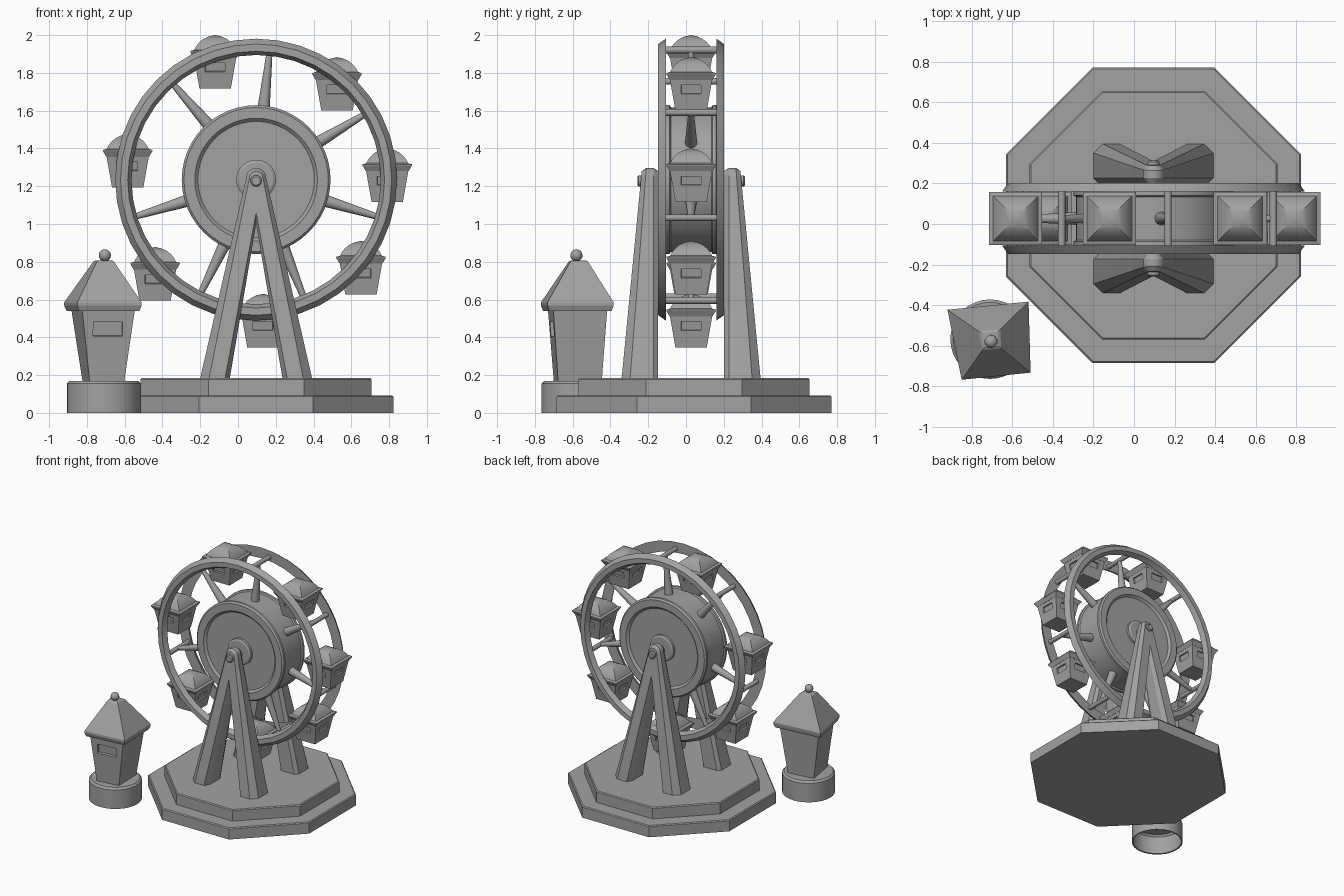
import bpy, bmesh
from math import sin, cos, pi, radians
from mathutils import Vector, Matrix

if "Cube" in bpy.data.objects:
    bpy.data.objects.remove(bpy.data.objects["Cube"])

grey = bpy.data.materials.new("plain grey")
grey.use_nodes = True
grey.diffuse_color = (0.36, 0.36, 0.36, 1)
grey.node_tree.nodes["Principled BSDF"].inputs["Base Color"].default_value = (0.36, 0.36, 0.36, 1)

HUB = Vector((0.096, 0.027, 1.235))
parts = []


def finish(name, bm, matrix):
    bmesh.ops.remove_doubles(bm, verts=bm.verts, dist=0.0002)
    bmesh.ops.recalc_face_normals(bm, faces=bm.faces)
    bm.transform(matrix)
    mesh = bpy.data.meshes.new(name)
    bm.to_mesh(mesh)
    bm.free()
    mesh.materials.append(grey)
    ob = bpy.data.objects.new(name, mesh)
    bpy.context.collection.objects.link(ob)
    parts.append(ob)


def loft(rings, bottom=True, top=True, loop=False):
    """Skin a stack of equal rings of points."""
    bm = bmesh.new()
    vs = [[bm.verts.new(p) for p in ring] for ring in rings]
    pairs = list(zip(vs, vs[1:])) + ([(vs[-1], vs[0])] if loop else [])
    for a, b in pairs:
        for i in range(len(a)):
            j = (i + 1) % len(a)
            bm.faces.new((a[i], a[j], b[j], b[i]))
    if bottom and not loop:
        bm.faces.new(vs[0][::-1])
    if top and not loop:
        bm.faces.new(vs[-1])
    return bm


def circle(r, z, n, turn=0.0):
    return [Vector((r * cos(2 * pi * (i + turn) / n), r * sin(2 * pi * (i + turn) / n), z))
            for i in range(n)]


def square(h, z):
    return [Vector((x * h, y * h, z)) for x, y in ((-1, -1), (1, -1), (1, 1), (-1, 1))]


def recess(bm, face, half_w, half_h, lift, depth):
    """Cut a sunken window in a wall face."""
    bmesh.ops.recalc_face_normals(bm, faces=bm.faces)
    mid, n = face.calc_center_median(), face.normal.copy()
    across = n.cross(Vector((0, 0, 1))).normalized()
    up = across.cross(n).normalized()
    bmesh.ops.inset_individual(bm, faces=[face], thickness=0.01)
    for v in face.verts:
        d = v.co - mid
        sx = 1 if d.dot(across) > 0 else -1
        sz = 1 if d.dot(up) > 0 else -1
        v.co = mid + across * sx * half_w + up * (sz * half_h + lift)
    bmesh.ops.inset_individual(bm, faces=[face], thickness=0.002, depth=-depth)


def wheel_axis(offset=Vector((0, 0, 0))):
    return Matrix.Translation(HUB + offset) @ Matrix.Rotation(pi / 2, 4, "X")


# Stepped octagonal platform
for name, apothem, z0, z1 in (("lower_platform", 0.728, 0, 0.093), ("upper_platform", 0.612, 0.093, 0.185)):
    r = apothem / cos(pi / 8)
    bm = loft([circle(r, z0, 8, 0.5), circle(r, z1 - 0.007, 8, 0.5), circle(r - 0.008, z1, 8, 0.5)])
    finish(name, bm, Matrix.Translation((HUB.x, 0.043, 0)))

# Pair of wheel rims with sloping outer faces
for side, s in (("front", 1), ("back", -1)):
    profile = [(0.66, 0.134), (0.746, 0.134), (0.718, 0.174), (0.68, 0.174)]
    finish(side + "_rim", loft([circle(r, s * y, 40) for r, y in profile], loop=True), wheel_axis())

# Drum with raised flanges and recessed faces
half = [(0.0002, 0.128), (0.308, 0.128), (0.325, 0.145), (0.382, 0.145), (0.394, 0.133),
        (0.394, 0.114), (0.382, 0.107)]
profile = half + [(r, -y) for r, y in reversed(half)]
finish("drum", loft([circle(r, y, 48) for r, y in profile]), wheel_axis())

# Hub disc and axle
finish("hub", loft([circle(r, y, 32) for r, y in
                    ((0.09, -0.155), (0.105, -0.147), (0.105, 0.147), (0.09, 0.155))]), wheel_axis())
finish("axle", loft([circle(r, y, 20) for r, y in
                     ((0.022, -0.285), (0.03, -0.278), (0.03, 0.278), (0.022, 0.285))]),
       wheel_axis(Vector((0, 0, -0.007))))

# Tapered spokes, each ending in a cross rod between the rims
for i, deg in enumerate((84, 31, -17, -68, -116, 197, 131), 1):
    a = radians(deg)
    out = Vector((cos(a), 0, sin(a)))
    spoke = loft([circle(0.033, 0.37, 20), circle(0.015, 0.69, 20)])
    finish(f"spoke_{i}", spoke,
           Matrix.Translation(HUB) @ out.to_track_quat("Z", "Y").to_matrix().to_4x4())
    finish(f"cross_rod_{i}", loft([circle(0.018, -0.15, 20), circle(0.018, 0.15, 20)]),
           wheel_axis(out * 0.69))

# Hanging cabins: tapered box with windows under a flared four-sided domed roof
places = ((-0.121, 1.90), (0.524, 1.783), (0.79, 1.30), (0.651, 0.81),
          (0.132, 0.53), (-0.439, 0.778), (-0.584, 1.376))
for i, (x, z) in enumerate(places, 1):
    at = Matrix.Translation((x, HUB.y, z))
    bm = loft([square(0.083, -0.183), square(0.112, -0.018)])
    for f in [f for f in bm.faces if abs(f.calc_center_median().z + 0.1) < 0.02]:
        recess(bm, f, 0.053, 0.024, 0.03, 0.012)
    finish(f"cabin_{i}", bm, at)
    roof = [(0.113, -0.02), (0.131, 0.01), (0.131, 0.016), (0.111, 0.022), (0.101, 0.041),
            (0.084, 0.062), (0.061, 0.08), (0.033, 0.093), (0.001, 0.1)]
    finish(f"cabin_roof_{i}", loft([square(h, dz) for h, dz in roof]), at)


# A-frame supports: chamfered all round, outer side spreading toward the ground
def frame_ring(depth, top_r, outer_x, inner_x, notch):
    arc = [(top_r * cos(t * pi / 10), 1.244 + top_r * sin(t * pi / 10)) for t in range(11)]
    feet = [(-outer_x, 0.18), (-inner_x, 0.18), (0, notch), (inner_x, 0.18), (outer_x, 0.18)]
    return [Vector((x, depth(z), z)) for x, z in arc + feet]


def spread(z):
    return 0.368 - 0.097 * (z - 0.18)


for side, s in (("front", -1), ("back", 1)):
    rings = [frame_ring(lambda z: s * 0.175, 0.036, 0.272, 0.152, 1.04),
             frame_ring(lambda z: s * 0.2, 0.053, 0.297, 0.14, 1.0),
             frame_ring(lambda z: s * (spread(z) - 0.045 + 0.02 * (z - 0.18)), 0.053, 0.297, 0.14, 1.0),
             frame_ring(lambda z: s * spread(z), 0.036, 0.25, 0.165, 1.06)]
    finish(side + "_support", loft(rings), Matrix.Translation((HUB.x, HUB.y, 0)))

# Ticket booth: round open-bottomed footing, skewed body, hipped roof, ball
booth = Matrix.Translation((-0.71, -0.568, 0))
finish("booth_footing", loft([circle(r, z, 32) for r, z in
                              ((0.185, 0.002), (0.196, 0), (0.196, 0.155), (0.182, 0.17))],
                             bottom=False), booth)
corners = ((-0.14, -0.2), (0.2, -0.165), (0.19, 0.185), (-0.21, 0.145))


def booth_ring(sx, sy, z):
    return [Vector((x * sx, y * sy, z)) for x, y in corners]


bm = loft([booth_ring(0.54, 0.66, 0.168), booth_ring(0.83, 0.82, 0.56)])
wall = min(bm.faces, key=lambda f: f.calc_center_median().y)
recess(bm, wall, 0.078, 0.038, 0.08, 0.02)
finish("booth_body", bm, booth)
finish("booth_roof", loft([booth_ring(s, s, z) for s, z in
                           ((0.94, 0.54), (1, 0.568), (1, 0.585), (0.27, 0.80), (0.2, 0.808))]), booth)
ball = bmesh.new()
bmesh.ops.create_uvsphere(ball, u_segments=24, v_segments=14, radius=0.032)
finish("booth_ball", ball, booth @ Matrix.Translation((0.005, -0.012, 0.834)))

# Smooth the round parts while keeping creases sharp
bpy.ops.object.select_all(action="DESELECT")
for ob in parts:
    ob.select_set(True)
bpy.context.view_layer.objects.active = parts[0]
bpy.ops.object.shade_smooth_by_angle(angle=radians(20))
